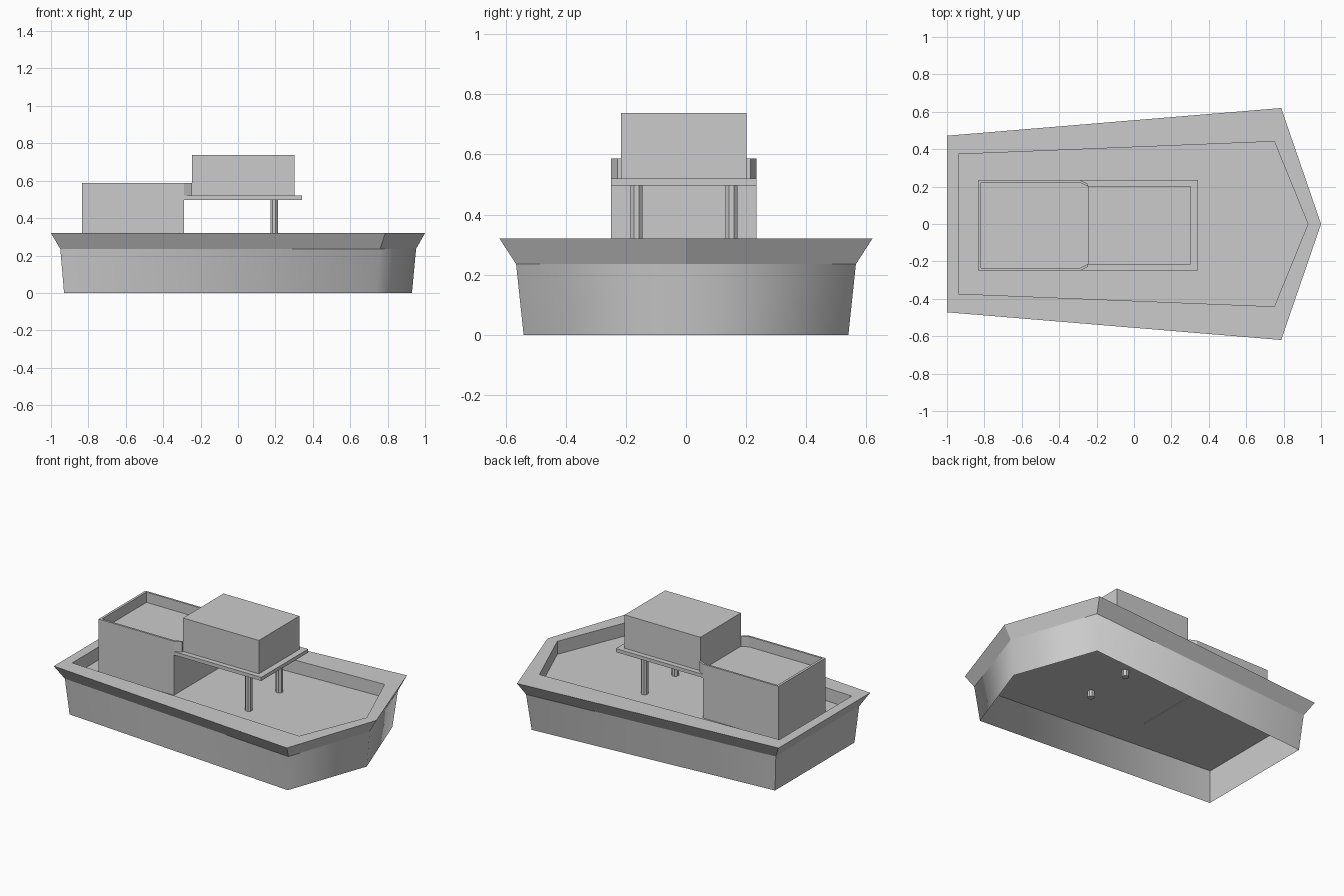
import bpy, bmesh

if "Cube" in bpy.data.objects:
    bpy.data.objects.remove(bpy.data.objects["Cube"])

CY = -0.007  # superstructure sits very slightly off the centre line


def loft(name, rings, cap_start=False, cap_end=False, closed=False, smooth=False):
    """Skin a list of equal-length closed point rings."""
    bm = bmesh.new()
    loops = [[bm.verts.new(p) for p in r] for r in rings]
    pairs = list(zip(loops, loops[1:]))
    if closed:
        pairs.append((loops[-1], loops[0]))
    for a, b in pairs:
        for i in range(len(a)):
            j = (i + 1) % len(a)
            bm.faces.new((a[i], a[j], b[j], b[i]))
    if cap_start:
        bm.faces.new(loops[0][::-1])
    if cap_end:
        bm.faces.new(loops[-1])
    bmesh.ops.recalc_face_normals(bm, faces=bm.faces)
    me = bpy.data.meshes.new(name)
    bm.to_mesh(me)
    bm.free()
    ob = bpy.data.objects.new(name, me)
    bpy.context.collection.objects.link(ob)
    if smooth:
        for p in me.polygons:
            p.use_smooth = True
    return ob


def outline(stern_x, stern_y, side_x, side_y, bow_x, z):
    """Five-sided boat plan, mirrored about the centre line."""
    return [(stern_x, -stern_y, z), (side_x, -side_y, z), (bow_x, 0, z),
            (side_x, side_y, z), (stern_x, stern_y, z)]


def box(name, x0, x1, half_w, z0, z1):
    ring = lambda z: [(x0, CY - half_w, z), (x1, CY - half_w, z),
                      (x1, CY + half_w, z), (x0, CY + half_w, z)]
    return loft(name, [ring(z0), ring(z1)], True, True)


# Hull shell, open underneath
DECK, RIM = 0.235, 0.32
waist = outline(-0.95, 0.43, 0.76, 0.565, 0.952, DECK)
hull = loft("hull", [outline(-0.93, 0.41, 0.737, 0.54, 0.93, 0), waist], smooth=True)
# keep the transom corners crisp
att = hull.data.attributes.new("sharp_edge", 'BOOLEAN', 'EDGE')
for e in hull.data.edges:
    a, b = (hull.data.vertices[i].co for i in e.vertices)
    if a.x < -0.9 and b.x < -0.9 and abs(a.z - b.z) > 0.1:
        att.data[e.index].value = True

# Flared bulwark, flat rim, inner wall and deck
loft("bulwark_and_deck", [
    waist,
    outline(-1.0, 0.472, 0.787, 0.62, 1.0, RIM),
    outline(-0.937, 0.373, 0.75, 0.441, 0.93, RIM),
    outline(-0.937, 0.373, 0.75, 0.441, 0.93, DECK)], cap_end=True)
# deck underside closing the gap below the bulwark
loft("deck_edge", [waist, outline(-0.937, 0.373, 0.75, 0.441, 0.93, DECK)])

# Rear cabin, roof slab and upper cabin
box("rear_cabin", -0.833, -0.288, 0.242, 0.231, 0.52)
box("roof_slab", -0.288, 0.342, 0.242, 0.497, 0.52)
box("upper_cabin", -0.246, 0.302, 0.209, 0.52, 0.738)

# Thin parapet wrapping the rear roof and meeting the upper cabin
half_out = [(-0.246, 0.221), (-0.288, 0.242), (-0.833, 0.242)]
half_in = [(-0.246, 0.207), (-0.29, 0.229), (-0.817, 0.229)]
full = lambda h: [(x, CY - y) for x, y in h] + [(x, CY + y) for x, y in h[::-1]]
sections = [[(*o, 0.52), (*o, 0.587), (*i, 0.587), (*i, 0.52)]
            for o, i in zip(full(half_out), full(half_in))]
loft("roof_parapet", sections, True, True)

# Octagonal roof posts, poking just through the deck
for side, label in ((-1, "right"), (1, "left")):
    bpy.ops.mesh.primitive_cylinder_add(vertices=8, radius=0.022, depth=0.305,
                                        location=(0.193, CY + side * 0.158, 0.3475),
                                        rotation=(0, 0, 0.3927))
    bpy.context.object.name = label + "_roof_post"
